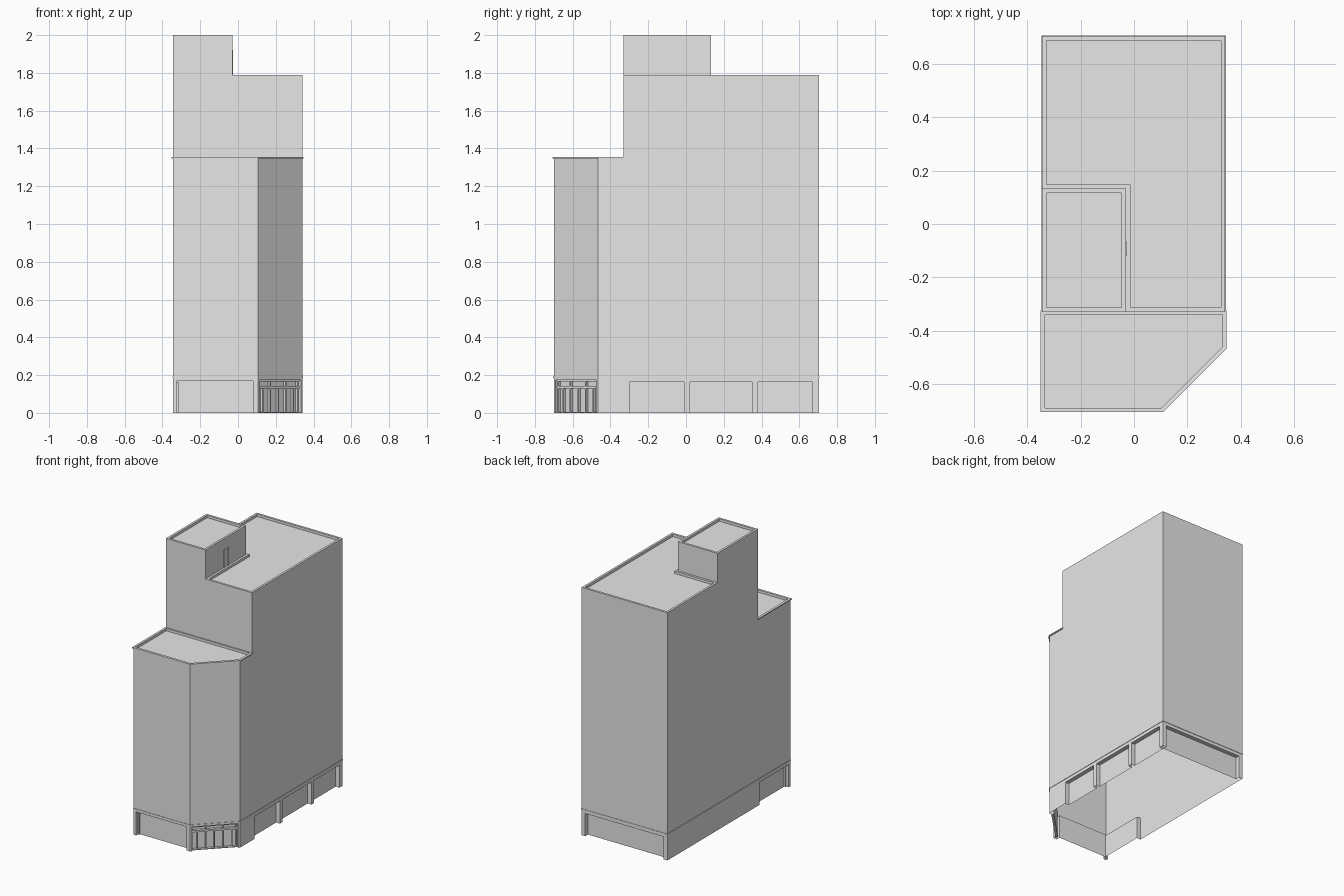
import bpy, bmesh
from mathutils import Vector

cube = bpy.data.objects.get("Cube")
if cube:
    bpy.data.objects.remove(cube, do_unlink=True)

GREY = (0.8, 0.8, 0.8, 1)
mat = bpy.data.materials.new("plain_grey")
mat.use_nodes = True
mat.diffuse_color = GREY
mat.node_tree.nodes["Principled BSDF"].inputs["Base Color"].default_value = GREY

# Plan corners, counter-clockwise from the front left
L, R, FRONT, STEP, BACK = -0.345, 0.342, -0.70, -0.33, 0.705
PX, PY = -0.03, 0.133
A, B, C = (L, FRONT), (0.107, FRONT), (R, -0.465)
D, E, F = (R, BACK), (L, BACK), (R, STEP)
G, H, J, K = (L, PY), (L, STEP), (PX, PY), (PX, STEP)
Z_LEDGE, Z_LOW, Z_MAIN, Z_TOP = 0.19, 1.35, 1.79, 2.0
RECESS = 0.03


def finish(bm, name):
    mesh = bpy.data.meshes.new(name)
    bm.to_mesh(mesh)
    bm.free()
    mesh.materials.append(mat)
    ob = bpy.data.objects.new(name, mesh)
    bpy.context.collection.objects.link(ob)
    return ob


def face(bm, points):
    return bm.faces.new([bm.verts.new(p) for p in points])


def sheet(bm, outline, z0, z1):
    """Upright walls along a closed plan outline."""
    for p, q in zip(outline, outline[1:] + outline[:1]):
        face(bm, [(*p, z0), (*q, z0), (*q, z1), (*p, z1)])


def outset(outline, d):
    """Push a convex outline outwards by d."""
    result = []
    for i, p in enumerate(outline):
        p = Vector(p)
        u = (p - Vector(outline[i - 1])).normalized()
        v = (Vector(outline[(i + 1) % len(outline)]) - p).normalized()
        n1, n2 = Vector((u.y, -u.x)), Vector((v.y, -v.x))
        result.append(tuple(p + (n1 + n2) * d / (1 + n1.dot(n2))))
    return result


def roof(bm, outline, z, rim=0.016, depth=0.018):
    """Flat roof sunk behind a parapet rim."""
    f = face(bm, [(*p, z) for p in outline])
    f.normal_update()
    bmesh.ops.inset_individual(bm, faces=[f], thickness=rim, use_even_offset=True)
    deck = bmesh.ops.extrude_discrete_faces(bm, faces=[f])["faces"][0]
    bmesh.ops.translate(bm, verts=deck.verts, vec=(0, 0, -depth))


def ledge(bm, outline, z0, z1, d):
    """Thin projecting band around an outline, open on its inner side."""
    outer = outset(outline, d)
    sheet(bm, outer, z0, z1)
    n = len(outline)
    for i in range(n):
        j = (i + 1) % n
        for z, a, b in ((z0, outer, outline), (z1, outline, outer)):
            face(bm, [(*a[i], z), (*b[i], z), (*b[j], z), (*a[j], z)])


def wall_frame(p, q):
    """Map (along, inward, height) on the wall p-q to world space."""
    p, q = Vector(p), Vector(q)
    s = (q - p).normalized()
    return lambda a, d, z: (p.x + s.x * a - s.y * d, p.y + s.y * a + s.x * d, z)


def box(bm, at, a0, a1, d0, d1, z0, z1):
    v = [bm.verts.new(at(a, d, z)) for z in (z0, z1) for d in (d0, d1) for a in (a0, a1)]
    for ids in ((0, 1, 5, 4), (1, 3, 7, 5), (3, 2, 6, 7), (2, 0, 4, 6), (4, 5, 7, 6), (2, 3, 1, 0)):
        bm.faces.new([v[i] for i in ids])


def bay_wall(name, p, q, bays, top):
    """Ground floor wall with recessed bays between piers."""
    bm, at = bmesh.new(), wall_frame(p, q)
    end = (Vector(q) - Vector(p)).length

    def panel(a, b, d, z0, z1):
        face(bm, [at(a, d, z0), at(b, d, z0), at(b, d, z1), at(a, d, z1)])

    start = 0
    for a, b in bays:
        panel(start, a, 0, 0, Z_LEDGE)
        panel(a, b, 0, top, Z_LEDGE)
        panel(a, b, RECESS, 0, top)
        for x, d0, d1 in ((a, 0, RECESS), (b, RECESS, 0)):
            face(bm, [at(x, d0, 0), at(x, d1, 0), at(x, d1, top), at(x, d0, top)])
        face(bm, [at(a, 0, top), at(a, RECESS, top), at(b, RECESS, top), at(b, 0, top)])
        start = b
    panel(start, end, 0, 0, Z_LEDGE)
    bmesh.ops.remove_doubles(bm, verts=bm.verts, dist=1e-5)
    finish(bm, name)


# Upper walls of the tower, step and rooftop block as one clean shell
bm = bmesh.new()
sheet(bm, [A, B, C, F, D, E, G, H], Z_LEDGE, Z_LOW)
sheet(bm, [H, K, F, D, E, G], Z_LOW, Z_MAIN)
sheet(bm, [H, K, J, G], Z_MAIN, Z_TOP)
bmesh.ops.remove_doubles(bm, verts=bm.verts, dist=1e-5)
bmesh.ops.dissolve_limit(bm, angle_limit=0.01, verts=bm.verts, edges=bm.edges)
finish(bm, "tower_walls")

# Roofs
for name, outline, z in (("main_roof", [K, F, D, E, G, J], Z_MAIN),
                         ("rooftop_block_roof", [H, K, J, G], Z_TOP)):
    bm = bmesh.new()
    roof(bm, outline, z)
    finish(bm, name)

# Low front roof with an overhanging coping
bm = bmesh.new()
low = [A, B, C, F, H]
ledge(bm, low, Z_LOW - 0.003, Z_LOW + 0.005, 0.006)
roof(bm, outset(low, 0.006), Z_LOW + 0.006)
finish(bm, "front_roof")

# Thin string course above the ground floor
bm = bmesh.new()
ledge(bm, [A, B, C, D, E], Z_LEDGE - 0.004, Z_LEDGE + 0.002, 0.003)
finish(bm, "string_course")

# Ground floor
bay_wall("ground_floor_front", A, B, [(0.02, 0.425)], 0.17)
bay_wall("ground_floor_entrance", B, C, [(0.012, 0.32)], 0.175)
bay_wall("ground_floor_right", C, D, [(0.165, 0.455), (0.485, 0.815), (0.845, 1.135)], 0.163)
bay_wall("ground_floor_back", D, E, [(0.03, 0.657)], 0.163)
bay_wall("ground_floor_left", E, A, [(1.05, 1.385)], 0.163)

# Entrance frame: rails, mullions and transom bars
bm, at = bmesh.new(), wall_frame(B, C)
for z0, z1 in ((0, 0.006), (0.13, 0.142), (0.165, 0.175)):
    box(bm, at, 0.012, 0.32, 0.012, RECESS, z0, z1)
for a in (0.016, 0.052, 0.108, 0.166, 0.224, 0.28, 0.312):
    box(bm, at, a - 0.004, a + 0.004, 0.015, RECESS, 0, 0.13)
for a in (0.016, 0.108, 0.224, 0.312):
    box(bm, at, a - 0.004, a + 0.004, 0.015, RECESS, 0.142, 0.165)
finish(bm, "entrance_frame")

# Rooftop door and its frame
bm, at = bmesh.new(), wall_frame(K, J)
y0, y1 = -0.12 - STEP, -0.066 - STEP
for a in (y0, y1 - 0.008):
    box(bm, at, a, a + 0.008, -0.004, 0, Z_MAIN - 0.018, 1.92)
box(bm, at, y0, y1, -0.004, 0, 1.912, 1.92)
box(bm, at, y0, y1, -0.001, 0, Z_MAIN - 0.018, 1.915)
finish(bm, "rooftop_door")
